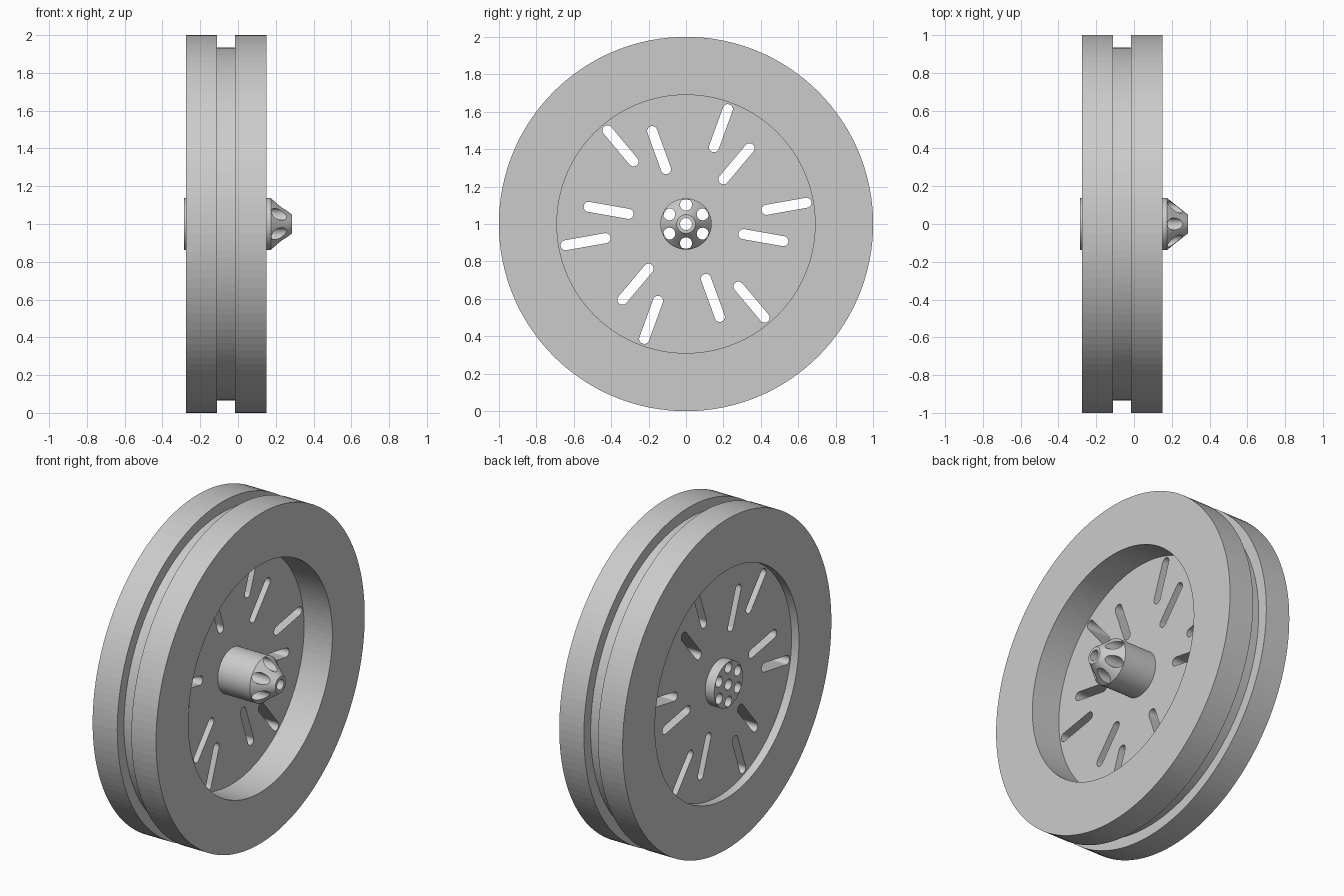
import bpy, bmesh
from math import cos, sin, pi, radians
from mathutils import Matrix

if "Cube" in bpy.data.objects:
    bpy.data.objects.remove(bpy.data.objects["Cube"])

AXLE = Matrix.Translation((0, 0, 1))

grey = bpy.data.materials.new("plain grey")
grey.use_nodes = True
grey.diffuse_color = (0.6, 0.6, 0.6, 1)
grey.node_tree.nodes["Principled BSDF"].inputs["Base Color"].default_value = (0.6, 0.6, 0.6, 1)


def finish(name, bm):
    bmesh.ops.recalc_face_normals(bm, faces=bm.faces)
    mesh = bpy.data.meshes.new(name)
    bm.to_mesh(mesh)
    bm.free()
    mesh.materials.append(grey)
    obj = bpy.data.objects.new(name, mesh)
    obj.matrix_world = AXLE
    bpy.context.collection.objects.link(obj)
    return obj


def lathe(name, profile, steps):
    """Spin a closed (x, radius) outline around the x axis."""
    bm = bmesh.new()
    rings = []
    for i in range(steps):
        a = 2 * pi * i / steps
        rings.append([bm.verts.new((x, r * cos(a), r * sin(a))) for x, r in profile])
    n = len(profile)
    for i in range(steps):
        near, far = rings[i], rings[(i + 1) % steps]
        for j in range(n):
            k = (j + 1) % n
            bm.faces.new((near[j], near[k], far[k], far[j]))
    return finish(name, bm)


def prism(bm, outline, x0, x1):
    """Extrude a (y, z) outline along x."""
    a = [bm.verts.new((x0, y, z)) for y, z in outline]
    b = [bm.verts.new((x1, y, z)) for y, z in outline]
    bm.faces.new(a)
    bm.faces.new(b)
    for i in range(len(a)):
        j = (i + 1) % len(a)
        bm.faces.new((a[i], a[j], b[j], b[i]))


def slot_outline(r0, r1, half, angle, steps=12):
    """Round-ended radial slot; a plain circle when r0 equals r1."""
    pts = []
    for centre, start in ((r1, -pi / 2), (r0, pi / 2)):
        for i in range(steps + (r0 != r1)):
            t = start + pi * i / steps
            u, v = centre + half * cos(t), half * sin(t)
            pts.append((u * cos(angle) - v * sin(angle), u * sin(angle) + v * cos(angle)))
    return pts


def cut(obj, outlines):
    bm = bmesh.new()
    for outline in outlines:
        prism(bm, outline, -0.5, 0.5)
    cutter = finish("cutter", bm)
    cutter.hide_render = True
    mod = obj.modifiers.new("holes", 'BOOLEAN')
    mod.operation, mod.solver, mod.object = 'DIFFERENCE', 'EXACT', cutter
    bpy.context.view_layer.objects.active = obj
    bpy.ops.object.modifier_apply(modifier=mod.name)
    bpy.data.objects.remove(cutter)


# Grooved outer rim
lathe("rim", [(-0.275, 0.69), (-0.275, 1), (-0.11, 1), (-0.11, 0.935),
              (-0.015, 0.935), (-0.015, 1), (0.15, 1), (0.15, 0.69)], 128)

# Web disc with two staggered sets of radial slots
disc = lathe("web_disc", [(-0.225, 0.13), (-0.225, 0.695), (-0.04, 0.695), (-0.04, 0.13)], 128)
slots = []
for k in range(6):
    slots.append(slot_outline(0.437, 0.653, 0.027, radians(10 + 60 * k)))
    slots.append(slot_outline(0.312, 0.528, 0.027, radians(50 + 60 * k)))
cut(disc, slots)

# Hub with a tapered nose and seven bores
bore = 0.032
hub = lathe("hub", [(-0.285, bore), (-0.285, 0.137), (0.175, 0.137),
                    (0.285, 0.05), (0.285, bore)], 64)
cut(hub, [slot_outline(0.103, 0.103, bore, radians(30 + 60 * k)) for k in range(6)])
bpy.ops.object.select_all(action='DESELECT')
hub.select_set(True)
bpy.context.view_layer.objects.active = hub
bpy.ops.object.shade_smooth_by_angle(angle=radians(25))
